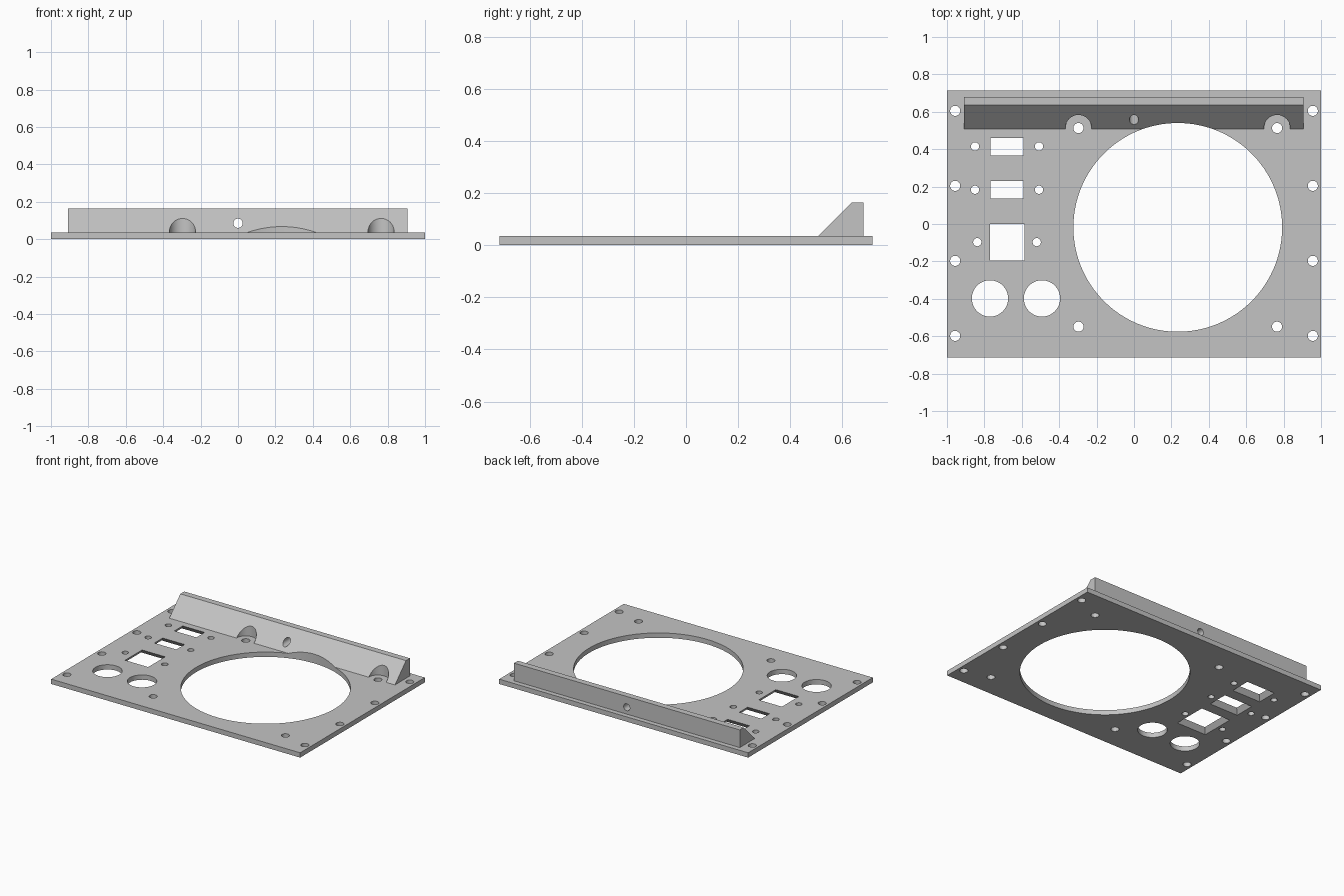
import bpy, bmesh, math
from mathutils import Matrix, Vector

if "Cube" in bpy.data.objects:
    bpy.data.objects.remove(bpy.data.objects["Cube"], do_unlink=True)

THICK = 0.035            # plate thickness
FAN = Vector((0.234, -0.018))
FAN_PITCH = 0.531        # fan screw offset from the fan centre

grey = bpy.data.materials.new("light_grey")
grey.use_nodes = True
colour = (0.55, 0.55, 0.55, 1)
grey.diffuse_color = colour
grey.node_tree.nodes["Principled BSDF"].inputs["Base Color"].default_value = colour


def make_object(name, bm):
    bmesh.ops.recalc_face_normals(bm, faces=bm.faces)
    mesh = bpy.data.meshes.new(name)
    bm.to_mesh(mesh)
    bm.free()
    mesh.materials.append(grey)
    obj = bpy.data.objects.new(name, mesh)
    bpy.context.collection.objects.link(obj)
    return obj


def prism(bm, loop, offset):
    face = bm.faces.new([bm.verts.new(p) for p in loop])
    made = bmesh.ops.extrude_face_region(bm, geom=[face])["geom"]
    verts = [v for v in made if isinstance(v, bmesh.types.BMVert)]
    bmesh.ops.translate(bm, verts=verts, vec=offset)


def cylinder(bm, x, y, radius, z0=-0.1, z1=0.3, segments=40):
    bmesh.ops.create_cone(
        bm, cap_ends=True, segments=segments, radius1=radius, radius2=radius,
        depth=z1 - z0, matrix=Matrix.Translation((x, y, (z0 + z1) / 2)))


def flared_window(bm, x0, x1, y0, y1, flare=0.027):
    # Opening that widens towards the underside, extended past both faces
    rings = []
    for z, grow in ((-0.02, flare), (0, flare), (THICK, 0), (0.06, 0)):
        rings.append([bm.verts.new((x, y, z)) for x, y in (
            (x0 - grow, y0 - grow), (x1 + grow, y0 - grow),
            (x1 + grow, y1 + grow), (x0 - grow, y1 + grow))])
    for low, high in zip(rings, rings[1:]):
        for i in range(4):
            j = (i + 1) % 4
            bm.faces.new((low[i], low[j], high[j], high[i]))
    bm.faces.new(rings[0])
    bm.faces.new(rings[-1])


def boolean(target, tool, operation):
    mod = target.modifiers.new(operation.lower(), 'BOOLEAN')
    mod.object, mod.operation, mod.solver = tool, operation, 'EXACT'
    bpy.context.view_layer.objects.active = target
    bpy.ops.object.modifier_apply(modifier=mod.name)
    bpy.data.objects.remove(tool, do_unlink=True)


# Flat plate
bm = bmesh.new()
prism(bm, [(-1, -0.715, 0), (1, -0.715, 0), (1, 0.715, 0), (-1, 0.715, 0)], (0, 0, THICK))
panel = make_object("panel", bm)

# Sloped rear rail, sunk slightly into the plate
bm = bmesh.new()
profile = [(0.508, 0.02), (0.508, THICK), (0.635, 0.163), (0.68, 0.163), (0.68, 0.02)]
prism(bm, [(-0.908, y, z) for y, z in profile], (1.813, 0, 0))
rail = make_object("rear_rail", bm)

# Screw head clearances in the rail
bm = bmesh.new()
for side in (-1, 1):
    cylinder(bm, FAN.x + side * FAN_PITCH, FAN.y + FAN_PITCH, 0.07, segments=64)
boolean(rail, make_object("clearance_cutter", bm), 'DIFFERENCE')
boolean(panel, rail, 'UNION')

# All through holes
bm = bmesh.new()
cylinder(bm, FAN.x, FAN.y, 0.558, segments=160)
for side in (-1, 1):
    for end in (-1, 1):
        cylinder(bm, FAN.x + side * FAN_PITCH, FAN.y + end * FAN_PITCH, 0.027)
    for row in range(4):
        cylinder(bm, side * 0.956, 0.605 - row * 0.401, 0.027)
    for y, spread in ((0.415, 0.171), (0.183, 0.171), (-0.097, 0.159)):
        cylinder(bm, -0.679 + side * spread, y, 0.022)
    cylinder(bm, -0.631 + side * 0.139, -0.398, 0.097, segments=64)
bmesh.ops.create_cone(
    bm, cap_ends=True, segments=40, radius1=0.025, radius2=0.025, depth=0.25,
    matrix=Matrix.Translation((0, 0.63, 0.085)) @ Matrix.Rotation(math.pi / 2, 4, 'X'))
boolean(panel, make_object("hole_cutter", bm), 'DIFFERENCE')

# Rectangular windows
bm = bmesh.new()
flared_window(bm, -0.766, -0.59, 0.365, 0.46)
flared_window(bm, -0.766, -0.59, 0.135, 0.23)
flared_window(bm, -0.77, -0.585, -0.195, 0)
boolean(panel, make_object("window_cutter", bm), 'DIFFERENCE')

# Smooth hole walls, sharp edges elsewhere
bpy.ops.object.select_all(action='DESELECT')
panel.select_set(True)
bpy.context.view_layer.objects.active = panel
bpy.ops.object.shade_smooth_by_angle(angle=math.radians(30))
